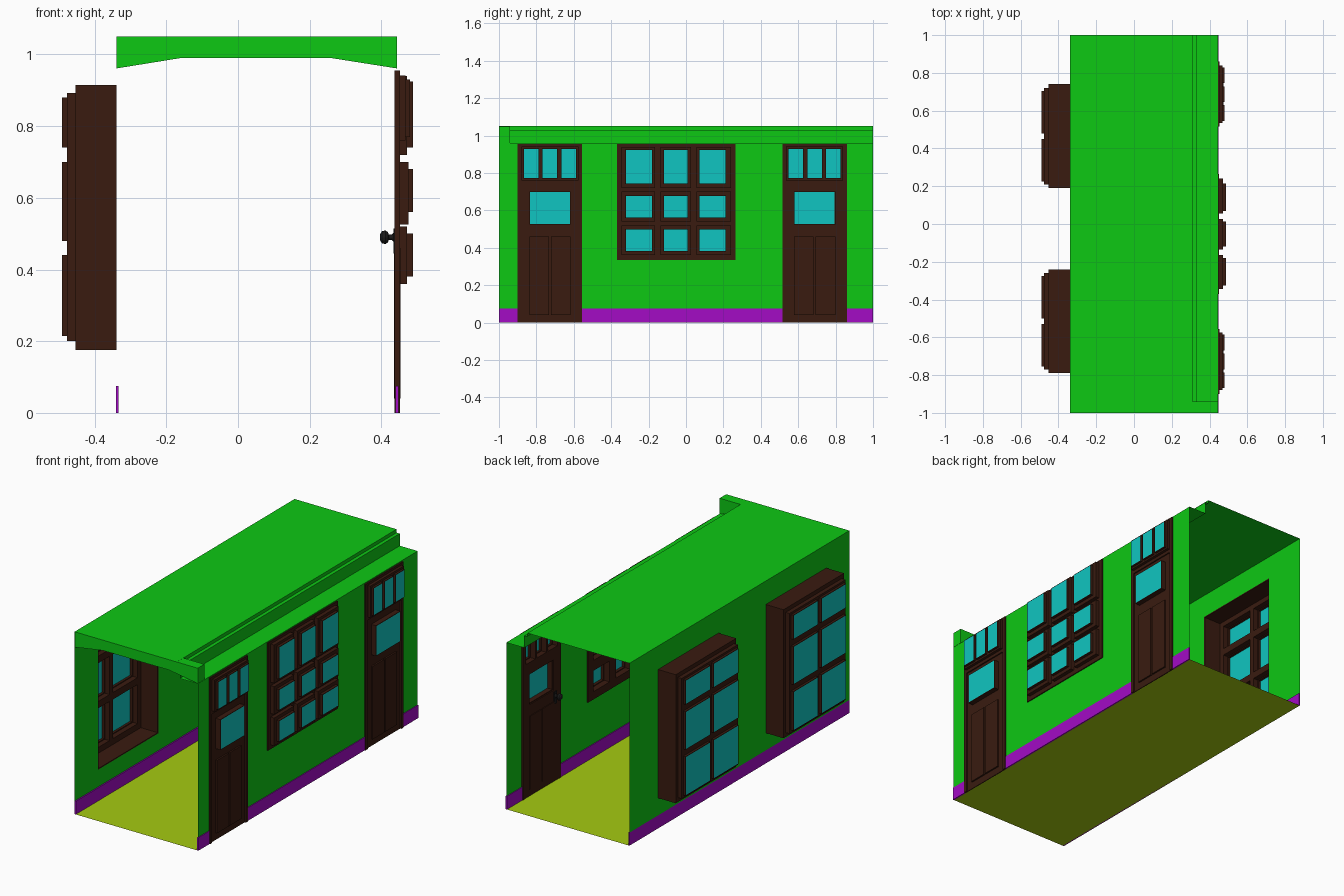
import bpy, bmesh, math

if "Cube" in bpy.data.objects:
    bpy.data.objects.remove(bpy.data.objects["Cube"])


def material(name, rgb):
    m = bpy.data.materials.new(name)
    m.diffuse_color = (*rgb, 1)
    m.use_nodes = True
    m.node_tree.nodes["Principled BSDF"].inputs["Base Color"].default_value = m.diffuse_color
    return m


GREEN = material("green", (0.004, 0.578, 0.007))
BROWN = material("brown", (0.041, 0.011, 0.005))
TEAL = material("teal", (0.005, 0.558, 0.533))
PURPLE = material("purple", (0.366, 0.0035, 0.558))
YELLOW = material("yellow", (0.376, 0.597, 0.0056))
BLACK = material("black", (0.011, 0.011, 0.011))


def finish(name, bm, mat):
    me = bpy.data.meshes.new(name)
    bm.to_mesh(me)
    bm.free()
    me.materials.append(mat)
    ob = bpy.data.objects.new(name, me)
    bpy.context.collection.objects.link(ob)
    return ob


def panel(name, x0, x1, rects, mat, holes=()):
    """Upright sheet or slab facing x: rects (y0, y1, z0, z1) minus holes."""
    every = list(rects) + list(holes)
    ys = sorted({v for r in every for v in r[:2]})
    zs = sorted({v for r in every for v in r[2:]})

    def inside(y, z, group):
        return any(r[0] < y < r[1] and r[2] < z < r[3] for r in group)

    bm = bmesh.new()
    a, b = min(x0, x1), max(x0, x1)
    for ya, yb in zip(ys, ys[1:]):
        for za, zb in zip(zs, zs[1:]):
            y, z = (ya + yb) / 2, (za + zb) / 2
            if inside(y, z, rects) and not inside(y, z, holes):
                bm.faces.new([bm.verts.new((a, *p)) for p in
                              ((ya, za), (yb, za), (yb, zb), (ya, zb))])
    bmesh.ops.remove_doubles(bm, verts=bm.verts, dist=1e-5)
    ob = finish(name, bm, mat)
    if b > a:
        s = ob.modifiers.new("thickness", "SOLIDIFY")
        s.thickness, s.offset = b - a, 1
    return ob


def extrude_y(name, pts, y0, y1, mat, closed=False):
    """Sweep an (x, z) profile along y; capped when closed."""
    bm = bmesh.new()
    ra = [bm.verts.new((x, y0, z)) for x, z in pts]
    rb = [bm.verts.new((x, y1, z)) for x, z in pts]
    n = len(pts)
    for i in range(n if closed else n - 1):
        j = (i + 1) % n
        bm.faces.new((ra[i], ra[j], rb[j], rb[i]))
    if closed:
        bm.faces.new(ra)
        bm.faces.new(rb)
        bmesh.ops.recalc_face_normals(bm, faces=bm.faces)
    return finish(name, bm, mat)


def grow(r, d):
    return (r[0] - d, r[1] + d, r[2] - d, r[3] + d)


def panes(name, x0, x1, rects):
    """Projecting rims, each closed by glass on the outer side."""
    panel(name + "_rims", x0, x1, rects, BROWN, [grow(r, -0.005) for r in rects])
    x = x1 + math.copysign(0.0008, x1)
    panel(name + "_glass", x, x, [grow(r, -0.003) for r in rects], TEAL)


XL, XR = -0.34, 0.44
win = (-0.37, 0.265, 0.335, 0.955)
doors = [(-0.90, -0.555, 0, 0.955), (0.515, 0.86, 0, 0.955)]
bays = [(-0.79, -0.24, 0.175, 0.915), (0.19, 0.74, 0.175, 0.915)]

# Shell: floor, walls, stepped ceiling and front beam
extrude_y("floor", [(XL, 0), (XR, 0)], -1, 1, YELLOW)
panel("left_wall", XL, XL, [(-1, 1, 0.075, 1.05)], GREEN, bays)
panel("right_wall", XR + .004, XR + .004, [(-1, 1, 0.075, 0.96)], GREEN, [win] + doors)
extrude_y("ceiling", [(XL, 1.05), (0.31, 1.05), (0.31, 1.03), (0.33, 1.03),
                      (0.33, 0.96), (XR + .004, 0.96)], -1, 1, GREEN)
extrude_y("front_beam", [(-0.3395, 1.0495), (0.444, 1.0495), (0.444, 0.961), (0.26, 0.99),
                         (-0.16, 0.99), (-0.3395, 0.961)], -1, -0.94, GREEN, True)

# Skirting boards
panel("left_skirting", XL, -0.333, [(-1, 1, 0, 0.075)], PURPLE)
panel("right_skirting", XR, 0.448, [(-1, 1, 0, 0.075)], PURPLE,
      [(d[0], d[1], -0.01, 0.08) for d in doors])

# Right window: frame, sash and nine panes
wp = [(y0, y1, z0, z1)
      for y0, y1 in ((-0.325, -0.18), (-0.12, 0.012), (0.07, 0.215))
      for z0, z1 in ((0.38, 0.50), (0.56, 0.68), (0.74, 0.925))]
panel("window_frame", 0.437, 0.45, [win], BROWN, wp)
panel("window_sash", 0.45, 0.472, [(ya, yb, za, zb)
      for ya, yb in ((-0.345, -0.165), (-0.135, 0.027), (0.055, 0.24))
      for za, zb in ((0.36, 0.52), (0.54, 0.70), (0.72, 0.94))], BROWN, wp)
panes("window", 0.472, 0.488, wp)

# Doors: casing, transom lights, leaf with window, raised panels and knob
for side, (y0, y1, _, top) in zip(("front", "rear"), doors):
    tp = [(y0 + a, y0 + a + 0.083, 0.77, 0.93) for a in (0.031, 0.131, 0.231)]
    leaf = (y0 + 0.02, y1 - 0.02, 0, 0.742)
    light = (y0 + 0.062, y1 - 0.062, 0.525, 0.70)
    panel(side + "_door_casing", 0.437, 0.452, [(y0, y1, 0, top)], BROWN, tp + [leaf])
    panel(side + "_transom_sash", 0.452, 0.468, [(y0 + 0.02, y1 - 0.02, 0.76, 0.942)], BROWN, tp)
    panes(side + "_transom", 0.468, 0.48, tp)
    panel(side + "_door_leaf", 0.439, 0.445, [leaf], BROWN, [light])
    panes(side + "_door_light", 0.445, 0.475, [light])
    mid = (y0 + y1) / 2
    boards = [(y0 + 0.062, mid - 0.005, 0.04, 0.46), (mid + 0.005, y1 - 0.062, 0.04, 0.46)]
    panel(side + "_door_panels", 0.445, 0.454, boards, BROWN)
    panel(side + "_door_inner_panels", 0.435, 0.439, boards, BROWN)

    # Knob turned from a profile of (distance from door, radius)
    ky = y0 + 0.05
    panel(side + "_door_knob_plate", 0.434, 0.439, [(ky - 0.012, ky + 0.012, 0.445, 0.515)], BLACK)
    bm = bmesh.new()
    prof = [(0, 0.012), (0.005, 0.008), (0.013, 0.007), (0.016, 0.015), (0.023, 0.019),
            (0.032, 0.017), (0.037, 0.010), (0.038, 0)]
    vs = [bm.verts.new((0.434 - d, ky + r, 0.49)) for d, r in prof]
    es = [bm.edges.new(p) for p in zip(vs, vs[1:])]
    bmesh.ops.spin(bm, geom=vs + es, cent=(0, ky, 0.49), axis=(1, 0, 0),
                   angle=2 * math.pi, steps=12)
    bmesh.ops.remove_doubles(bm, verts=bm.verts, dist=1e-4)
    bmesh.ops.recalc_face_normals(bm, faces=bm.faces)
    finish(side + "_door_knob", bm, BLACK)

# Left bay windows: deep box, front board, sash and six panes
for side, r in zip(("front", "rear"), bays):
    bp = [(r[0] + a, r[0] + a + 0.225, z0, z1) for a in (0.035, 0.29)
          for z0, z1 in ((0.215, 0.44), (0.48, 0.70), (0.74, 0.88))]
    panel(side + "_bay_box", -0.45, XL + 0.001, [r], BROWN, [grow(r, -0.006)])
    panel(side + "_bay_board", -0.453, -0.447, [r], BROWN, bp)
    panel(side + "_bay_sash", -0.477, -0.453, [(r[0] + 0.02, r[1] - 0.02, 0.20, 0.892)], BROWN, bp)
    panes(side + "_bay", -0.477, -0.491, bp)
